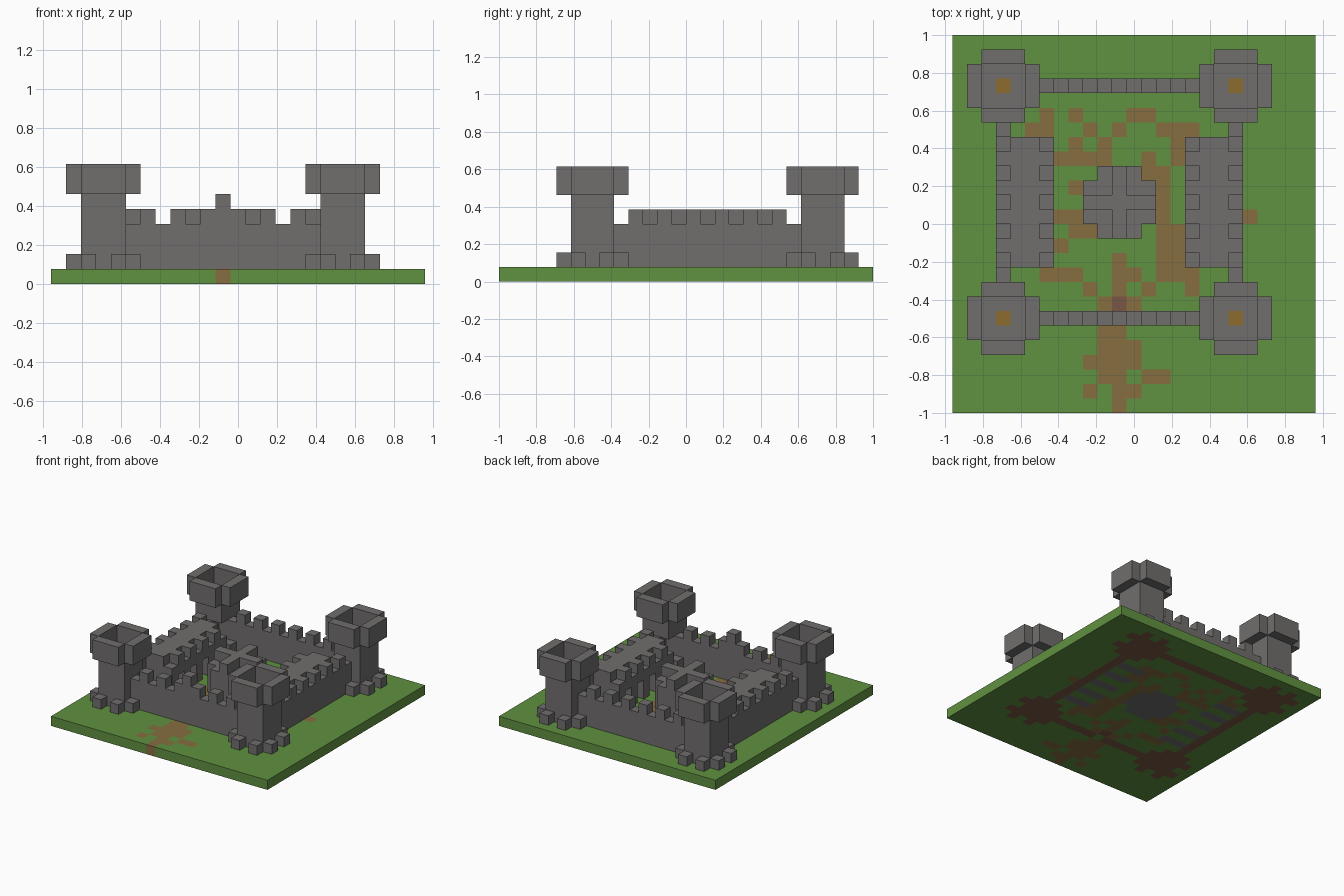
import bpy, bmesh
from mathutils import Vector, Matrix

cube = bpy.data.objects.get("Cube")
if cube:
    bpy.data.objects.remove(cube)

V = 2 / 26                 # size of one block
NX, NY = 25, 26            # ground size in blocks


def material(name, r, g, b):
    m = bpy.data.materials.new(name)
    m.use_nodes = True
    m.diffuse_color = (r, g, b, 1)
    m.node_tree.nodes["Principled BSDF"].inputs["Base Color"].default_value = (r, g, b, 1)
    return m


GRASS = material("grass green", 0.118, 0.284, 0.052)
DIRT = material("dirt brown", 0.24, 0.156, 0.053)
EARTH = material("dark earth", 0.19, 0.095, 0.06)
STONE = material("stone grey", 0.164, 0.158, 0.154)
WOOD = material("wood gold", 0.26, 0.15, 0.025)


def finish(name, bm, *mats):
    mesh = bpy.data.meshes.new(name)
    bm.to_mesh(mesh)
    bm.free()
    for m in mats:
        mesh.materials.append(m)
    ob = bpy.data.objects.new(name, mesh)
    bpy.context.collection.objects.link(ob)


def block(bm, i, j, k, ni=1, nj=1, nk=1):
    """Cuboid starting at block (i, j, k), ni x nj x nk blocks in size."""
    centre = Vector((i + ni / 2 - NX / 2, j + nj / 2 - NY / 2, k + nk / 2)) * V
    scale = Matrix.Diagonal((ni * V, nj * V, nk * V, 1))
    bmesh.ops.create_cube(bm, size=1, matrix=Matrix.Translation(centre) @ scale)


def cells(i, j, ni, nj):
    """Ground cells of a rectangle."""
    return {(a, b) for a in range(i, i + ni) for b in range(j, j + nj)}


# Layout of the castle
TOWERS = [(3, 6, 1, 1), (19, 6, -1, 1), (3, 22, 1, -1), (19, 22, -1, -1)]
STONES = [(a, b) for a in (-2, -1, 1, 2) for b in (-2, -1, 1, 2) if abs(a) != abs(b)]
GATE = 11

# Dirt: single cells in the yard and on the path
dirt = {(8, 20), (5, 19), (9, 19), (11, 19), (8, 18), (10, 18), (15, 18), (13, 17),
        (8, 15), (20, 13), (7, 11), (11, 10), (16, 9), (9, 8), (11, 8), (13, 8),
        (16, 8), (10, 7), (12, 7), (9, 3), (9, 1), (11, 0)}
# Dirt: larger patches in the yard, then the path to the gate
for patch in ((6, 19, 1, 2), (12, 20, 2, 1), (14, 19, 3, 1), (7, 17, 4, 1),
              (15, 17, 2, 1), (13, 16, 2, 1), (14, 13, 1, 3), (14, 9, 2, 4),
              (7, 13, 2, 1), (8, 12, 2, 1), (6, 9, 3, 1), (11, 9, 2, 1),
              (10, 2, 2, 4), (12, 3, 1, 2), (13, 2, 2, 1), (11, 1, 2, 1)):
    dirt |= cells(*patch)

# Dark earth under the walls and towers, and inside the gate
earth = {(GATE, 7)}
for ti, tj, _, _ in TOWERS:
    earth |= cells(ti - 1, tj - 1, 3, 3)
    earth |= {(ti + a, tj + b) for a, b in STONES}
for j in (6, 22):
    earth |= cells(5, j, 13, 1)
for i in (3, 19):
    earth |= cells(i, 8, 1, 13)
earth.discard((GATE, 6))

# Stone under the keep and the stall partitions
paving = cells(10, 12, 3, 5) | cells(9, 13, 5, 3)
for j in range(10, 19, 2):
    paving |= cells(4, j, 3, 1) | cells(16, j, 3, 1)

# Ground slab, coloured cell by cell
bm = bmesh.new()
bmesh.ops.create_grid(bm, x_segments=NX, y_segments=NY, size=1,
                      matrix=Matrix.Diagonal((NX * V / 2, NY * V / 2, 1, 1)))
top = bmesh.ops.extrude_face_region(bm, geom=bm.faces[:], use_keep_orig=True)
bmesh.ops.translate(bm, vec=(0, 0, V),
                    verts=[g for g in top["geom"] if isinstance(g, bmesh.types.BMVert)])
bmesh.ops.recalc_face_normals(bm, faces=bm.faces[:])
for f in bm.faces:
    p = f.calc_center_median() - f.normal * V / 4
    cell = (int(p.x / V + NX / 2), int(p.y / V + NY / 2))
    for index, area in ((1, dirt), (2, earth), (3, paving)):
        if cell in area:
            f.material_index = index
finish("ground", bm, GRASS, DIRT, EARTH, STONE)

# Corner towers, each with a doorway in the corner facing the yard
for n, (ti, tj, dx, dy) in enumerate(TOWERS):
    bm = bmesh.new()
    for a in (-1, 0, 1):
        for b in (-1, 0, 1):
            if (a, b) == (dx, dy):
                block(bm, ti + a, tj + b, 4, nk=2)
            elif (a, b) != (0, 0):
                block(bm, ti + a, tj + b, 1, nk=5)
    finish(f"tower_shaft_{n}", bm, STONE)

    bm = bmesh.new()
    block(bm, ti, tj, 1, nk=5)
    finish(f"tower_post_{n}", bm, WOOD)

    bm = bmesh.new()
    for s in (-2, 2):
        block(bm, ti - 1, tj + s, 6, ni=3, nk=2)
        block(bm, ti + s, tj - 1, 6, nj=3, nk=2)
    finish(f"tower_parapet_{n}", bm, STONE)

    bm = bmesh.new()
    for a, b in STONES:
        block(bm, ti + a, tj + b, 1)
    finish(f"tower_base_stones_{n}", bm, STONE)

# Front and back walls with battlements
for name, j in (("front_wall", 6), ("back_wall", 22)):
    bm = bmesh.new()
    block(bm, 5, j, 1, ni=13, nk=3)
    for i in range(6, 17, 2):
        block(bm, i, j, 4)
    finish(name, bm, STONE)

# Raised block over the gate
bm = bmesh.new()
block(bm, GATE, 6, 4, nk=2)
finish("gate_top", bm, STONE)

# Side walls with battlements, and the stalls built against them
for side, i, inner, roof in (("right", 3, 6, 4), ("left", 19, 16, 17)):
    bm = bmesh.new()
    block(bm, i, 8, 1, nj=13, nk=3)
    for j in range(9, 20, 2):
        block(bm, i, j, 4)
    finish(f"{side}_wall", bm, STONE)

    bm = bmesh.new()
    start = min(inner, roof)
    for j in range(10, 19, 2):
        block(bm, start, j, 1, ni=3, nk=2)
    finish(f"{side}_stall_partitions", bm, STONE)

    bm = bmesh.new()
    block(bm, start, 10, 3, ni=3, nj=9)
    block(bm, roof, 10, 4, ni=2, nj=9)
    for j in range(11, 18, 2):
        block(bm, inner, j, 4)
    finish(f"{side}_stall_roof", bm, STONE)

# Central keep with a raised cross on its roof
bm = bmesh.new()
block(bm, 10, 12, 1, ni=3, nj=5, nk=3)
for i in (9, 13):
    block(bm, i, 13, 1, nj=3, nk=3)
finish("keep", bm, STONE)

bm = bmesh.new()
block(bm, GATE, 12, 4, nj=5)
for i in (9, 12):
    block(bm, i, 14, 4, ni=2)
finish("keep_roof_cross", bm, STONE)
